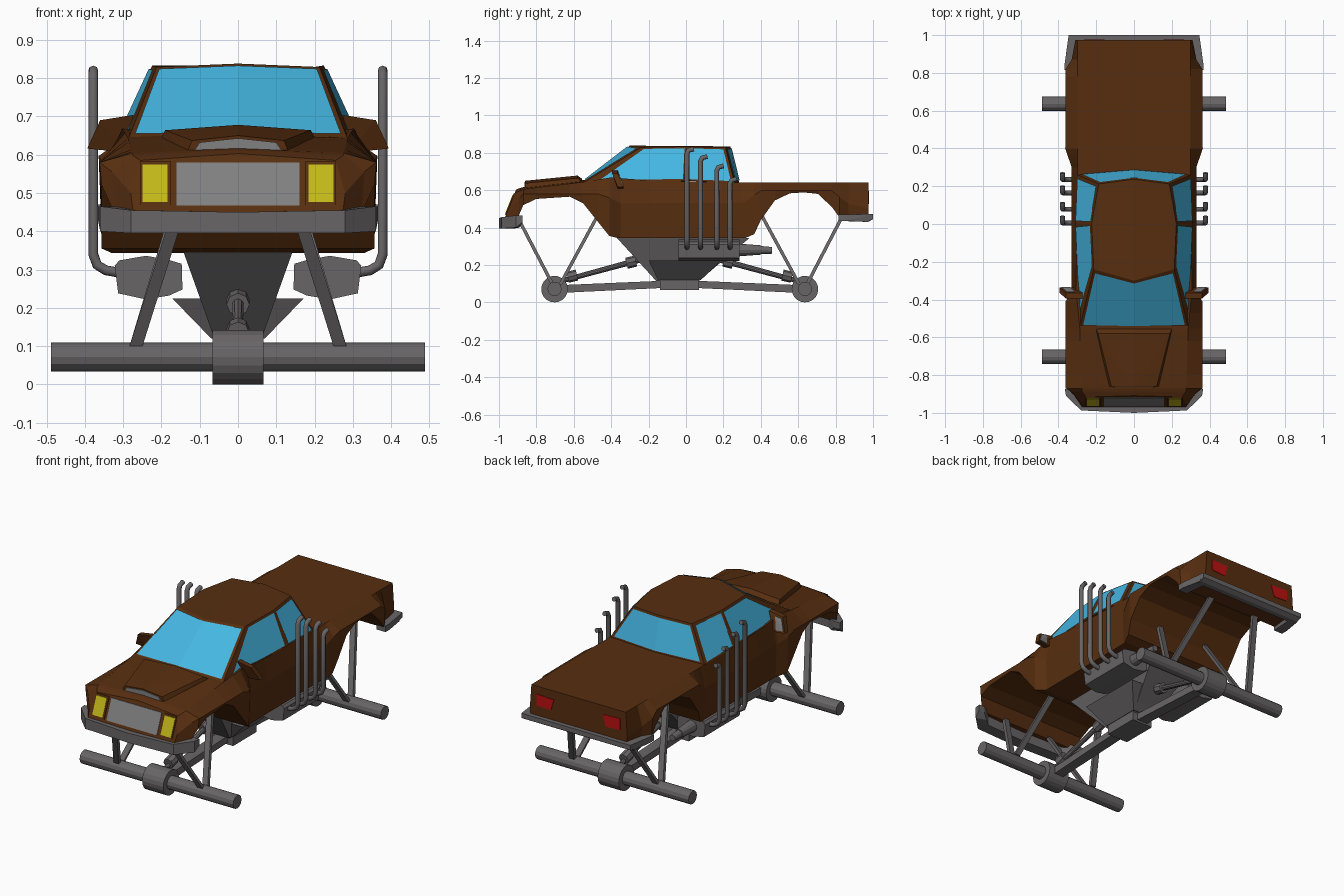
import bpy, bmesh
from mathutils import Vector as V

if "Cube" in bpy.data.objects:
    bpy.data.objects.remove(bpy.data.objects["Cube"])


def mat(name, *rgb):
    m = bpy.data.materials.new(name)
    m.diffuse_color = (*rgb, 1)
    m.use_nodes = True
    m.node_tree.nodes["Principled BSDF"].inputs["Base Color"].default_value = m.diffuse_color
    return m


BROWN = mat("brown_paint", .095, .027, .005)
GLASS = mat("blue_glass", .06, .47, .76)
METAL = mat("dark_metal", .14, .13, .135)
TRIM = mat("grey_trim", .22, .22, .22)
YELLOW = mat("yellow_lamp", .55, .48, .01)
RED = mat("red_lamp", .5, .005, .005)


def finish(name, bm, m, mirror=False):
    bmesh.ops.recalc_face_normals(bm, faces=bm.faces)
    me = bpy.data.meshes.new(name)
    bm.to_mesh(me)
    bm.free()
    me.materials.append(m)
    ob = bpy.data.objects.new(name, me)
    bpy.context.collection.objects.link(ob)
    if mirror:
        md = ob.modifiers.new("Mirror", 'MIRROR')
        md.use_clip = True
    return ob


def hull(name, pts, m, mirror=False):
    bm = bmesh.new()
    vs = [bm.verts.new(p) for p in pts]
    r = bmesh.ops.convex_hull(bm, input=vs)
    junk = {e for e in r["geom_interior"] + r["geom_unused"] if isinstance(e, bmesh.types.BMVert)}
    bmesh.ops.delete(bm, geom=list(junk), context='VERTS')
    bmesh.ops.dissolve_limit(bm, angle_limit=.01, verts=bm.verts, edges=bm.edges)
    return finish(name, bm, m, mirror)


def rect(x0, x1, y0, y1, z):
    return [(x, y, z) for x in (x0, x1) for y in (y0, y1)]


def cyl(name, a, b, r1, r2, m=METAL, n=12, mirror=False):
    a, b = V(a), V(b)
    d = b - a
    bm = bmesh.new()
    bmesh.ops.create_cone(bm, cap_ends=True, segments=n, radius1=r1, radius2=r2, depth=d.length)
    bmesh.ops.transform(bm, matrix=d.to_track_quat('Z', 'Y').to_matrix().to_4x4(), verts=bm.verts)
    bmesh.ops.translate(bm, vec=(a + b) / 2, verts=bm.verts)
    return finish(name, bm, m, mirror)


def beam(name, a, b, w, h, mirror=False):
    return hull(name, [(p[0] + i * w, p[1] + j * h, p[2]) for p in (a, b) for i in (-1, 1) for j in (-1, 1)],
                METAL, mirror)


def tube(name, pts, r):
    cu = bpy.data.curves.new(name, 'CURVE')
    cu.dimensions = '3D'
    cu.bevel_depth, cu.bevel_resolution, cu.use_fill_caps = r, 2, True
    sp = cu.splines.new('POLY')
    sp.points.add(len(pts) - 1)
    for p, c in zip(sp.points, pts):
        p.co = (*c, 1)
    me = bpy.data.meshes.new_from_object(bpy.data.objects.new(name, cu))
    bm = bmesh.new()
    bm.from_mesh(me)
    return finish(name, bm, METAL, True)


def at(table, y):
    for (a, u), (b, v) in zip(table, table[1:]):
        if y <= b:
            return u + (v - u) * max(0, (y - a) / (b - a))
    return table[-1][1]


# Body shell: cross-sections along y, wheel arches cut by the bottom profile
low = [(-.97, .45), (-.9, .45), (-.87, .52), (-.8, .553), (-.62, .565), (-.55, .53), (-.47, .43), (-.41, .355),
       (-.36, .343), (.32, .345), (.365, .365), (.4, .44), (.475, .545), (.555, .583), (.63, .588), (.705, .58),
       (.78, .51), (.82, .455), (.975, .46)]
wide = [(-.97, .28), (-.9, .33), (-.87, .362), (-.41, .362), (-.35, .33), (.3, .33), (.4, .364), (.82, .362),
        (.87, .33), (.975, .31)]
crease = [(-.97, .5), (-.87, .58), (-.45, .58), (-.35, .53), (.3, .53), (.4, .597), (.78, .597), (.86, .53),
          (.975, .5)]
topw = [(-.97, .255), (-.9, .275), (-.55, .287), (-.35, .307), (.25, .3), (.975, .3)]
topz = [(-.97, .585), (-.85, .608), (-.56, .642), (-.4, .668), (-.2, .652), (.27, .64), (.975, .64)]
midz = [(-.97, .603), (-.56, .655), (.27, .642), (.975, .64)]
stations = sorted({p[0] for t in (low, wide, topz) for p in t})
bm = bmesh.new()
rings = []
for y in stations:
    w, zb = at(wide, y), at(low, y)
    sec = [(0, zb), (w - .006, zb), (w, at(crease, y)), (at(topw, y), at(topz, y)), (0, at(midz, y))]
    sec += [(-x, z) for x, z in sec[3:0:-1]]
    lean = .4 * min(1, max(0, (-.88 - y) / .09))
    rings.append([bm.verts.new((x, y + lean * (z - .45), z)) for x, z in sec])
for a, b in zip(rings, rings[1:]):
    for i in range(8):
        j = (i + 1) % 8
        bm.faces.new((a[i], a[j], b[j], b[i]))
bm.faces.new(rings[0])
bm.faces.new(rings[-1])
finish("body_shell", bm, BROWN)

# Cab with pillars and roof
B = [V(p) for p in ((0, -.545, .65), (.285, -.54, .645), (.309, 0, .65), (.3, .26, .638), (0, .285, .638))]
R = [V(p) for p in ((0, -.3, .838), (.213, -.24, .829), (.224, 0, .833), (.187, .212, .827), (0, .237, .834))]
bm = bmesh.new()
bv, rv = [[bm.verts.new(p) for p in L] for L in (B, R)]
for i in range(4):
    bm.faces.new((bv[i], bv[i + 1], rv[i + 1], rv[i]))
bm.faces.new(rv)
finish("cab", bm, BROWN, True)

# Windows: thin plates set just outside each cab face
for name, i, u0, u1, v0, v1 in (("windshield", 0, 0, .95, .03, .95), ("front_window", 1, .13, .97, .04, .94),
                                ("rear_side_window", 2, .06, .93, .04, .94), ("rear_window", 3, .07, 1, .06, .94)):
    n = (B[i + 1] - B[i]).cross(R[i] - B[i]).normalized()
    bm = bmesh.new()
    q = [B[i].lerp(B[i + 1], u).lerp(R[i].lerp(R[i + 1], u), v) + n * .005
         for u, v in ((u0, v0), (u1, v0), (u1, v1), (u0, v1))]
    bm.faces.new([bm.verts.new(p) for p in q])
    finish(name, bm, GLASS, True)

# Hood scoop and intake
hull("hood_scoop", [p for x, y, z, c in ((.12, -.86, .637, .65), (.145, -.72, .652, .664), (.19, -.58, .664, .678),
                                         (.2, -.555, .645, .66))
                    for p in ((x, y, z), (-x, y, z), (0, y, c), (x + .015, y, .6), (-x - .015, y, .6))], BROWN)
hull("scoop_intake", [(x * s, y, z) for x, z in ((.115, .61), (.1, .632), (0, .643)) for s in (1, -1)
                      for y in (-.864, -.85)], TRIM)


# Grille and lamps on the sloped nose
def nose(name, x0, x1, z0, z1, out, m, mirror=False):
    hull(name, [(x, -.97 + .4 * (z - .45) + d, z) for x in (x0, x1) for z in (z0, z1) for d in (-out, .02)],
         m, mirror)


nose("grille", -.16, .16, .467, .58, .003, TRIM)
nose("headlight_frame", .175, .256, .468, .582, .004, BROWN, True)
nose("headlight", .184, .25, .476, .574, .007, YELLOW, True)
hull("tail_light", [(x, y, z) for y in (.965, .978) for x, z in ((.155, .59), (.265, .595), (.265, .53), (.175, .525))],
     RED, True)

# Bumpers: strips following the plan outline
path = [((0, -1), (0, -.93), .395, .45), ((.28, -.987), (.26, -.92), .395, .455),
        ((.36, -.91), (.3, -.89), .4, .465), ((.366, -.873), (.33, -.873), .43, .465)]
for k, ends in enumerate(zip(path, path[1:])):
    hull(f"front_bumper_{k}", [(*p, z) for o, i, z0, z1 in ends for p, z in ((o, z0), (o, z1), (i, z0), (i, z1))],
         METAL, True)
hull("rear_bumper", rect(-.346, .346, .94, 1, .472) + rect(-.346, .346, .95, 1, .445)
     + rect(-.34, .34, .945, .975, .43), METAL)
hull("rear_bumper_side", rect(.3, .346, .94, 1, .472) + rect(.3, .346, .94, .97, .432)
     + rect(.31, .367, .815, .85, .47) + rect(.31, .367, .815, .85, .435), METAL, True)

# Door mirrors, leaning with the window post
hull("door_mirror", [(x, y + d, z) for x, y, z in ((.272, -.395, .704), (.36, -.395, .69), (.394, -.365, .616),
                                                   (.335, -.365, .61), (.3, -.37, .62)) for d in (0, .03)],
     BROWN, True)
hull("mirror_glass", [(x, y + d, z) for x, y, z in ((.315, -.361, .688), (.355, -.361, .682), (.383, -.337, .626),
                                                    (.337, -.337, .62)) for d in (-.004, .003)], TRIM, True)

# Axles, differentials, struts, lower arms and drive shafts
for end, y, s in (("front", -.703, 1), ("rear", .636, -1)):
    cyl(end + "_axle", (-.488, y, .072), (.488, y, .072), .038, .038)
    cyl(end + "_differential", (-.067, y, .071), (.067, y, .071), .071, .071, n=20)
    beam(end + "_outer_strut", (.268, y - s * .01, .095), (.15, y - s * .205, .47), .017, .01, True)
    beam(end + "_inner_strut", (.268, y + s * .03, .095), (.15, y + s * .245, .49), .017, .01, True)
    c = -.035
    hull(end + "_lower_arm", rect(-.03, .03, y + s * .05, y + s * .06, .052)
         + rect(-.03, .03, y + s * .05, y + s * .06, .093)
         + rect(-.033, .033, c - s * .1, c - s * .09, .077) + rect(-.033, .033, c - s * .1, c - s * .09, .115), METAL)
    pts = [V((0, y + s * d, z)) for d, z in ((.04, .115), (.095, .14), (.41, .215), (.52, .245))]
    cyl(end + "_drive_shaft", pts[0], pts[3], .013, .016, n=10)
    for k in (1, 2):
        d = (pts[2] - pts[1]).normalized() * .026
        cyl(f"{end}_shaft_joint_{k}", pts[k] - d, pts[k] + d, .03, .03, n=8)

# Central chassis tub and skid box
hull("chassis_tub", rect(-.142, .142, -.37, .34, .345) + rect(-.06, .06, -.16, .07, .115), METAL)
hull("skid_wedge", rect(-.172, .172, -.2, .19, .225) + rect(-.07, .07, -.15, .08, .12), METAL)
hull("skid_box", rect(-.067, .067, -.14, .07, .065) + rect(-.067, .067, -.14, .07, .122), METAL)

# Side mufflers with tail pipes
sec = ((.147, .315), (.145, .248), (.18, .232), (.24, .222), (.313, .238), (.322, .31), (.31, .324), (.24, .336),
       (.18, .325))
hull("muffler", [(x, y, z) for y in (-.04, .285) for x, z in sec], METAL, True)
cyl("tail_pipe", (.235, .28, .28), (.235, .4, .28), .034, .025, mirror=True)
cyl("tail_pipe_tip", (.235, .39, .28), (.235, .46, .278), .022, .018, mirror=True)

# Stacked exhaust pipes
for k, (y, z) in enumerate(((.005, .82), (.078, .78), (.165, .73), (.235, .66))):
    tube(f"exhaust_stack_{k}", [(.31, y, .292), (.345, y, .298), (.368, y, .312), (.378, y, .34), (.378, y, z - .025),
                                (.378, y + .008, z - .008), (.378, y + .036, z)], .013)
